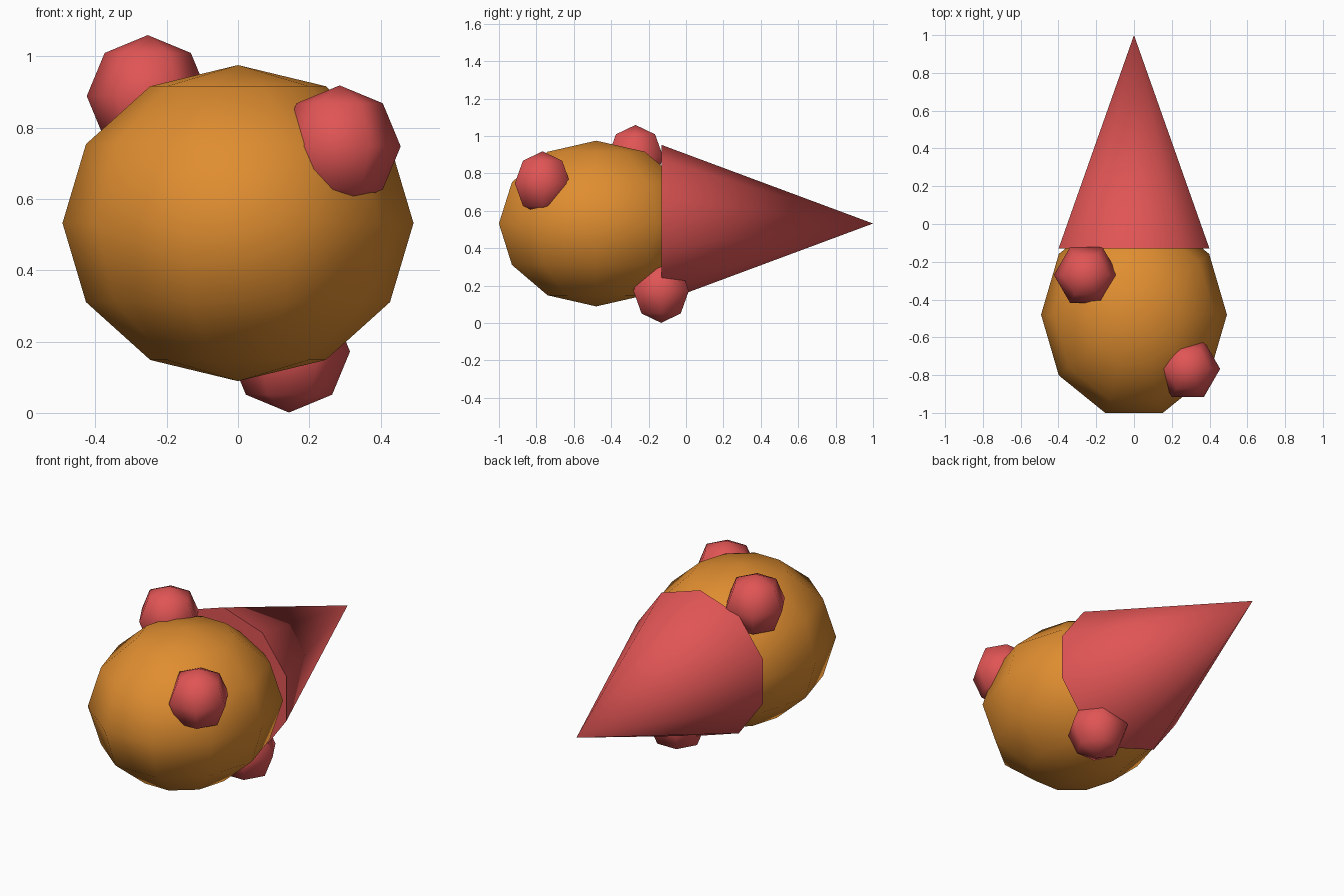
import bpy
import bmesh
from math import sin, cos, pi, radians

cube = bpy.data.objects.get("Cube")
if cube:
    bpy.data.objects.remove(cube, do_unlink=True)


def make_material(name, color):
    mat = bpy.data.materials.new(name)
    mat.use_nodes = True
    mat.diffuse_color = color
    mat.node_tree.nodes["Principled BSDF"].inputs["Base Color"].default_value = color
    return mat


orange = make_material("orange", (0.745, 0.27, 0.03, 1))
red = make_material("coral red", (0.75, 0.09, 0.09, 1))


def lathe(name, profile, sides, material, location, scale=(1, 1, 1), rotation=(0, 0, 0), phase=0):
    """Turn a bottom-to-top (radius, height) profile around z; radius 0 makes a pole."""
    bm = bmesh.new()
    rings = []
    for radius, height in profile:
        count = sides if radius > 0 else 1
        angles = [phase + 2 * pi * i / sides for i in range(count)]
        rings.append([bm.verts.new((radius * cos(a), radius * sin(a), height)) for a in angles])
    for low, high in zip(rings, rings[1:]):
        for i in range(sides):
            j = (i + 1) % sides
            if len(low) == 1:
                bm.faces.new((low[0], high[j], high[i]))
            elif len(high) == 1:
                bm.faces.new((low[i], low[j], high[0]))
            else:
                bm.faces.new((low[i], low[j], high[j], high[i]))
    if len(rings[0]) > 1:
        bm.faces.new(rings[0][::-1])
    bmesh.ops.recalc_face_normals(bm, faces=bm.faces)
    mesh = bpy.data.meshes.new(name)
    bm.to_mesh(mesh)
    bm.free()
    mesh.materials.append(material)
    obj = bpy.data.objects.new(name, mesh)
    obj.location, obj.scale, obj.rotation_euler = location, scale, rotation
    bpy.context.collection.objects.link(obj)
    bpy.ops.object.select_all(action='DESELECT')
    obj.select_set(True)
    bpy.context.view_layer.objects.active = obj
    bpy.ops.object.shade_smooth_by_angle(angle=radians(75))
    return obj


def sphere(name, sides, bands, material, location, scale):
    steps = [pi * k / bands for k in range(1, bands)]
    profile = [(0, -1)] + [(sin(t), -cos(t)) for t in steps] + [(0, 1)]
    return lathe(name, profile, sides, material, location, scale)


# Round body
sphere("body", 10, 6, orange, (0, -0.48, 0.532), (0.492, 0.547, 0.443))

# Pointed tail, capped at its base
lathe("tail_cone", [(0.42, 0), (0, 1.13)], 10, red, (0, -0.13, 0.532),
      rotation=(-pi / 2, 0, 0), phase=pi / 10)

# Knobs on the body
knobs = {
    "front_knob": (0.285, -0.767, 0.747),
    "top_knob": (-0.253, -0.27, 0.888),
    "bottom_knob": (0.143, -0.133, 0.172),
}
for name, place in knobs.items():
    sphere(name, 6, 4, red, place, (0.171, 0.171, 0.171))
